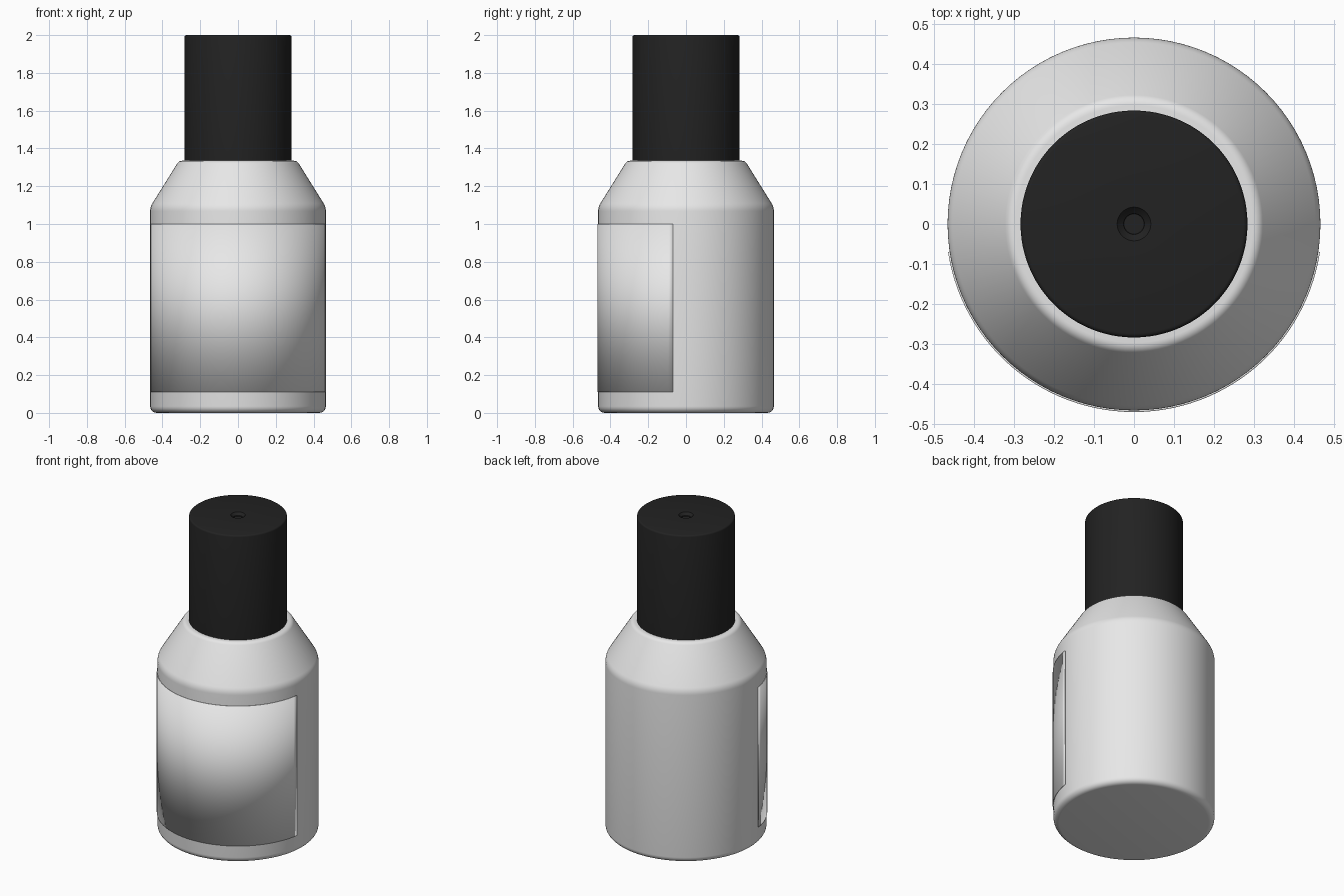
import bpy, math

if "Cube" in bpy.data.objects:
    bpy.data.objects.remove(bpy.data.objects["Cube"])

SEG = 96


def material(name, rgb):
    m = bpy.data.materials.new(name)
    m.diffuse_color = (*rgb, 1)
    m.use_nodes = True
    m.node_tree.nodes["Principled BSDF"].inputs["Base Color"].default_value = m.diffuse_color
    return m


def arc(cx, cz, r, a0, a1, n=5):
    """Rounded corner points, angles in degrees."""
    return [(cx + r * math.cos(math.radians(a0 + (a1 - a0) * i / n)),
             cz + r * math.sin(math.radians(a0 + (a1 - a0) * i / n))) for i in range(n + 1)]


def make(name, verts, faces, mat):
    me = bpy.data.meshes.new(name)
    me.from_pydata(verts, [], faces)
    me.materials.append(mat)
    ob = bpy.data.objects.new(name, me)
    bpy.context.collection.objects.link(ob)
    bpy.ops.object.select_all(action='DESELECT')
    ob.select_set(True)
    bpy.context.view_layer.objects.active = ob
    return ob


def lathe(name, profile, mat):
    """Revolve a bottom-to-top outline and cap both ends with flat discs."""
    verts = [(r * math.cos(2 * math.pi * s / SEG), r * math.sin(2 * math.pi * s / SEG), z)
             for r, z in profile for s in range(SEG)]
    faces = [(k * SEG + s, k * SEG + (s + 1) % SEG,
              (k + 1) * SEG + (s + 1) % SEG, (k + 1) * SEG + s)
             for k in range(len(profile) - 1) for s in range(SEG)]
    faces.append(tuple(reversed(range(SEG))))
    faces.append(tuple(range((len(profile) - 1) * SEG, len(profile) * SEG)))
    ob = make(name, verts, faces, mat)
    bpy.ops.object.shade_smooth_by_angle(angle=math.radians(35))
    return ob


white = material("white plastic", (0.8, 0.8, 0.8))
paper = material("white label", (0.8, 0.8, 0.8))
black = material("black plastic", (0.016, 0.016, 0.016))

# bottle: rounded base, straight wall, sloped shoulder, rounded rim
lathe("bottle", arc(0.43, 0.035, 0.035, -90, 0)
      + arc(0.385, 1.068, 0.08, 0, 32)
      + arc(0.296, 1.305, 0.03, 32, 90) + [(0.25, 1.335)], white)

# cap with a small dimple on top
lathe("cap", [(0.283, 1.325)] + arc(0.273, 1.99, 0.01, 0, 90, 3)
      + [(0.042, 2.0), (0.039, 1.996), (0.026, 1.985), (0.025, 1.98)], black)

# label: thin curved plate round the front, softly shaded over its edges
N = 56
half = math.radians(81.4)
verts, faces = [], []
for i in range(N + 1):
    a = -half + 2 * half * i / N
    for r, z in ((0.469, 0.11), (0.469, 1.0), (0.463, 1.0), (0.463, 0.11)):
        verts.append((r * math.sin(a), -r * math.cos(a), z))
for i in range(N):
    for j in range(4):
        k = (j + 1) % 4
        faces.append((i * 4 + j, i * 4 + 4 + j, i * 4 + 4 + k, i * 4 + k))
faces += [(0, 1, 2, 3), (N * 4 + 3, N * 4 + 2, N * 4 + 1, N * 4)]
make("label", verts, faces, paper)
bpy.ops.object.shade_smooth()
